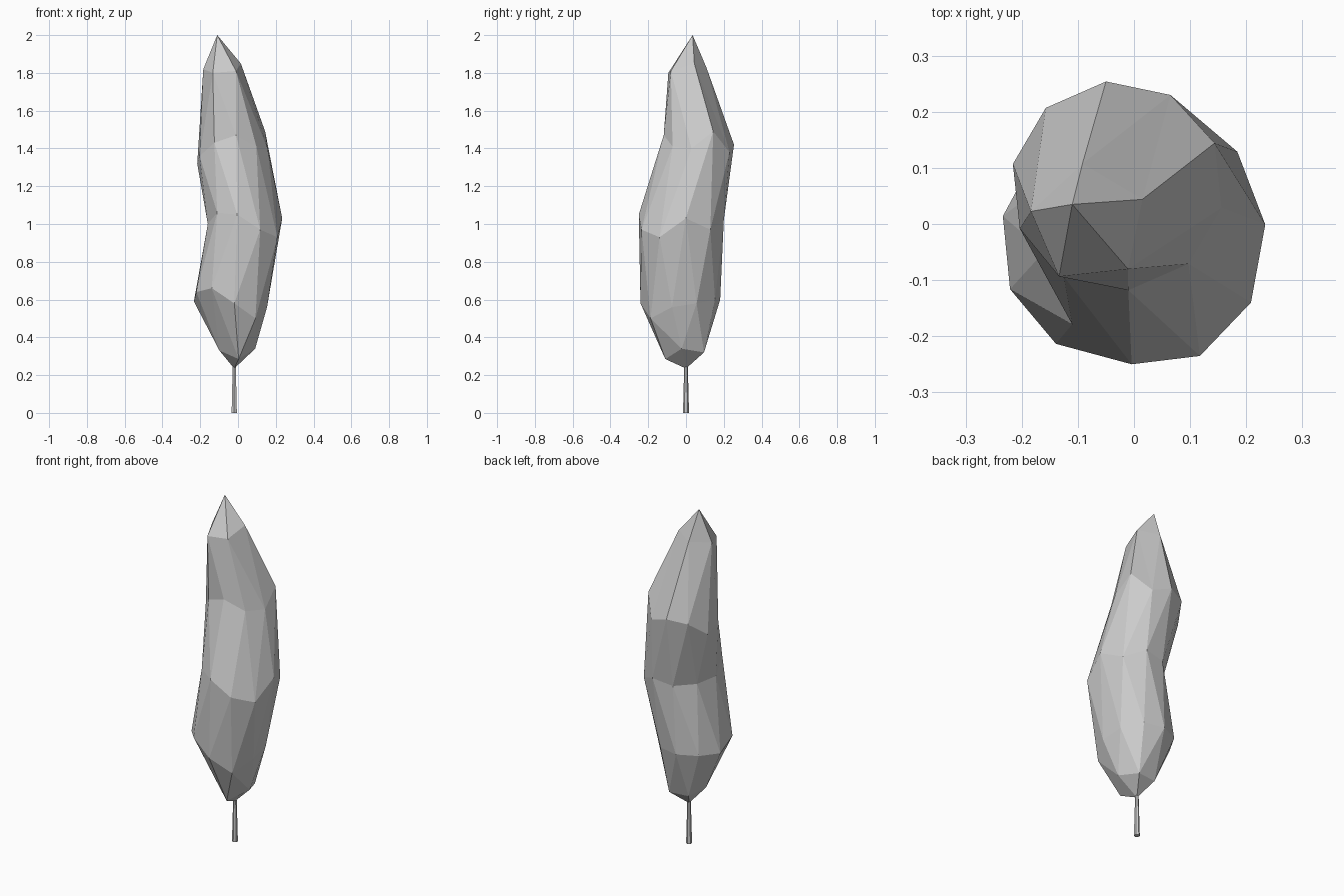
import bpy
import bmesh
import math
from mathutils import Matrix

cube = bpy.data.objects.get("Cube")
if cube:
    bpy.data.objects.remove(cube, do_unlink=True)

grey = bpy.data.materials.new("plain grey")
grey.use_nodes = True
grey.diffuse_color = (0.6, 0.6, 0.6, 1)
grey.node_tree.nodes["Principled BSDF"].inputs["Base Color"].default_value = (0.6, 0.6, 0.6, 1)


def finish(bm, name):
    """Turn a bmesh into a flat-shaded object."""
    bmesh.ops.recalc_face_normals(bm, faces=bm.faces)
    mesh = bpy.data.meshes.new(name)
    bm.to_mesh(mesh)
    bm.free()
    mesh.materials.append(grey)
    obj = bpy.data.objects.new(name, mesh)
    bpy.context.collection.objects.link(obj)
    return obj


def azimuth(vert):
    return math.atan2(vert.co.y, vert.co.x) % math.tau


# Crown rings, top to bottom: centre x, centre y, radius x, radius y, corner heights
rings = [
    (-0.11, 0.035, 0, 0, [2.0]),
    (-0.081, 0, 0.105, 0.108, [1.85, 1.83, 1.82, 1.8, 1.81]),
    (-0.03, 0.068, 0.19, 0.187,
     [1.49, 1.38, 1.42, 1.4, 1.32, 1.36, 1.43, 1.47, 1.41, 1.4]),
    (0.037, -0.025, 0.198, 0.23,
     [1.03, 0.97, 1.02, 1.0, 1.0, 1.0, 1.06, 1.05, 0.97, 0.93]),
    (-0.04, -0.03, 0.198, 0.212,
     [0.58, 0.6, 0.6, 0.6, 0.59, 0.64, 0.66, 0.58, 0.5, 0.56]),
    (-0.007, 0, 0.1, 0.11, [0.32, 0.32, 0.33, 0.285, 0.34]),
    (-0.02, 0, 0, 0, [0.235]),
]

# Crown: a faceted ball whose layers are moved onto the rings
bm = bmesh.new()
bmesh.ops.create_icosphere(bm, subdivisions=2, radius=1,
                           matrix=Matrix.Rotation(math.radians(24), 4, "Z"))
ordered = sorted(bm.verts, key=lambda v: -v.co.z)
for cx, cy, rx, ry, heights in rings:
    layer = sorted(ordered[:len(heights)], key=azimuth)
    ordered = ordered[len(heights):]
    for vert, z in zip(layer, heights):
        angle = azimuth(vert)
        vert.co = (cx + rx * math.cos(angle), cy + ry * math.sin(angle), z)
finish(bm, "crown")

# Trunk: thin tapered stem reaching into the crown
bm = bmesh.new()
bmesh.ops.create_cone(bm, cap_ends=True, segments=6, radius1=0.016, radius2=0.009,
                      depth=0.27, matrix=Matrix.Translation((-0.02, 0, 0.135)))
finish(bm, "trunk")
